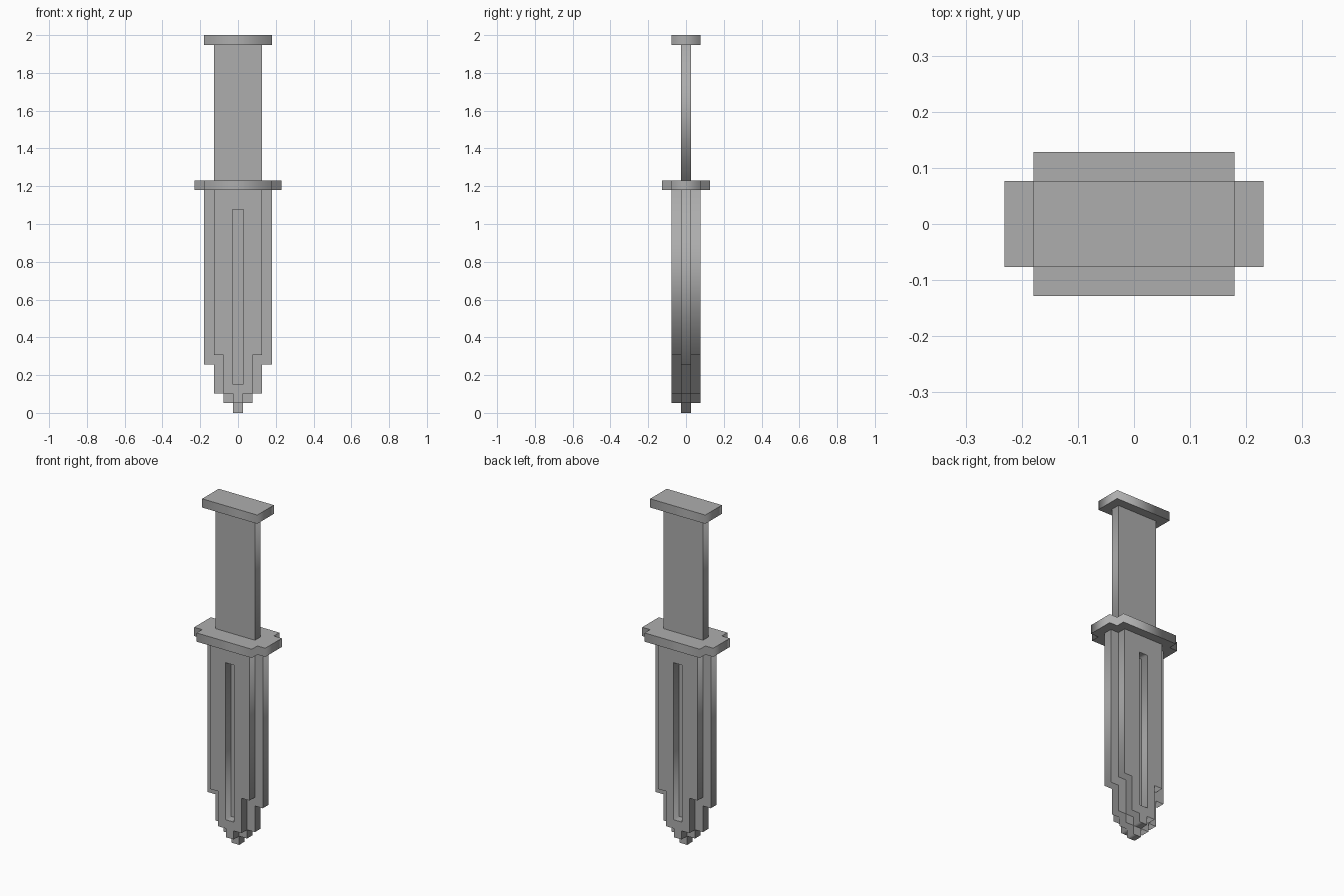
import bpy
from math import radians
from mathutils import Matrix

cube = bpy.data.objects.get("Cube")
if cube:
    bpy.data.objects.remove(cube)

U = 2 / 39  # one block of the stepped design

grey = bpy.data.materials.new("plain grey")
grey.use_nodes = True
colour = (0.42, 0.42, 0.42, 1)
grey.diffuse_color = colour
grey.node_tree.nodes["Principled BSDF"].inputs["Base Color"].default_value = colour


def extrude(name, loops, thickness, matrix):
    """Fill closed outlines (inner ones become holes), thicken and place them."""
    curve = bpy.data.curves.new(name, 'CURVE')
    curve.dimensions = '2D'
    curve.fill_mode = 'BOTH'
    curve.extrude = thickness * U / 2
    for loop in loops:
        spline = curve.splines.new('POLY')
        spline.points.add(len(loop) - 1)
        for point, (a, b) in zip(spline.points, loop):
            point.co = (a * U, b * U, 0, 1)
        spline.use_cyclic_u = True
    curve.materials.append(grey)
    source = bpy.data.objects.new(name + "_outline", curve)
    bpy.context.collection.objects.link(source)
    bpy.context.view_layer.update()
    graph = bpy.context.evaluated_depsgraph_get()
    mesh = bpy.data.meshes.new_from_object(source.evaluated_get(graph))
    bpy.data.objects.remove(source)
    mesh.transform(matrix)
    mesh.name = name
    obj = bpy.data.objects.new(name, mesh)
    bpy.context.collection.objects.link(obj)
    if not mesh.materials:
        mesh.materials.append(grey)


def mirrored(half):
    """Complete a right-hand outline, listed top to bottom, across the middle."""
    return half + [(-a, b) for a, b in reversed(half)]


def rect(half_width, low, high):
    return mirrored([(half_width, high), (half_width, low)])


def upright(y):
    return Matrix.Translation((0, y * U, 0)) @ Matrix.Rotation(radians(90), 4, 'X')


def level(z):
    return Matrix.Translation((0, 0, z * U))


# Blade core with stepped tip
core = mirrored([(3.5, 23), (3.5, 5), (2.5, 5), (2.5, 2), (1.5, 2),
                 (1.5, 1), (0.5, 1), (0.5, 0)])
extrude("blade_core", [core], 1, upright(0))

# Raised blade faces, each with a long slot down to the core
face = mirrored([(2.5, 23), (2.5, 6), (1.5, 6), (1.5, 2), (0.5, 2), (0.5, 1)])
slot = rect(0.55, 3, 21)
for name, y in (("blade_face_front", -1), ("blade_face_back", 1)):
    extrude(name, [face, slot], 1, upright(y))

# Cross-shaped guard
guard = mirrored([(3.5, 2.5), (3.5, 1.5), (4.5, 1.5),
                  (4.5, -1.5), (3.5, -1.5), (3.5, -2.5)])
extrude("guard", [guard], 1, level(23.5))

# Grip and end cap
extrude("grip", [rect(2.5, 24, 38)], 1, upright(0))
extrude("end_cap", [rect(3.5, -1.5, 1.5)], 1, level(38.5))
